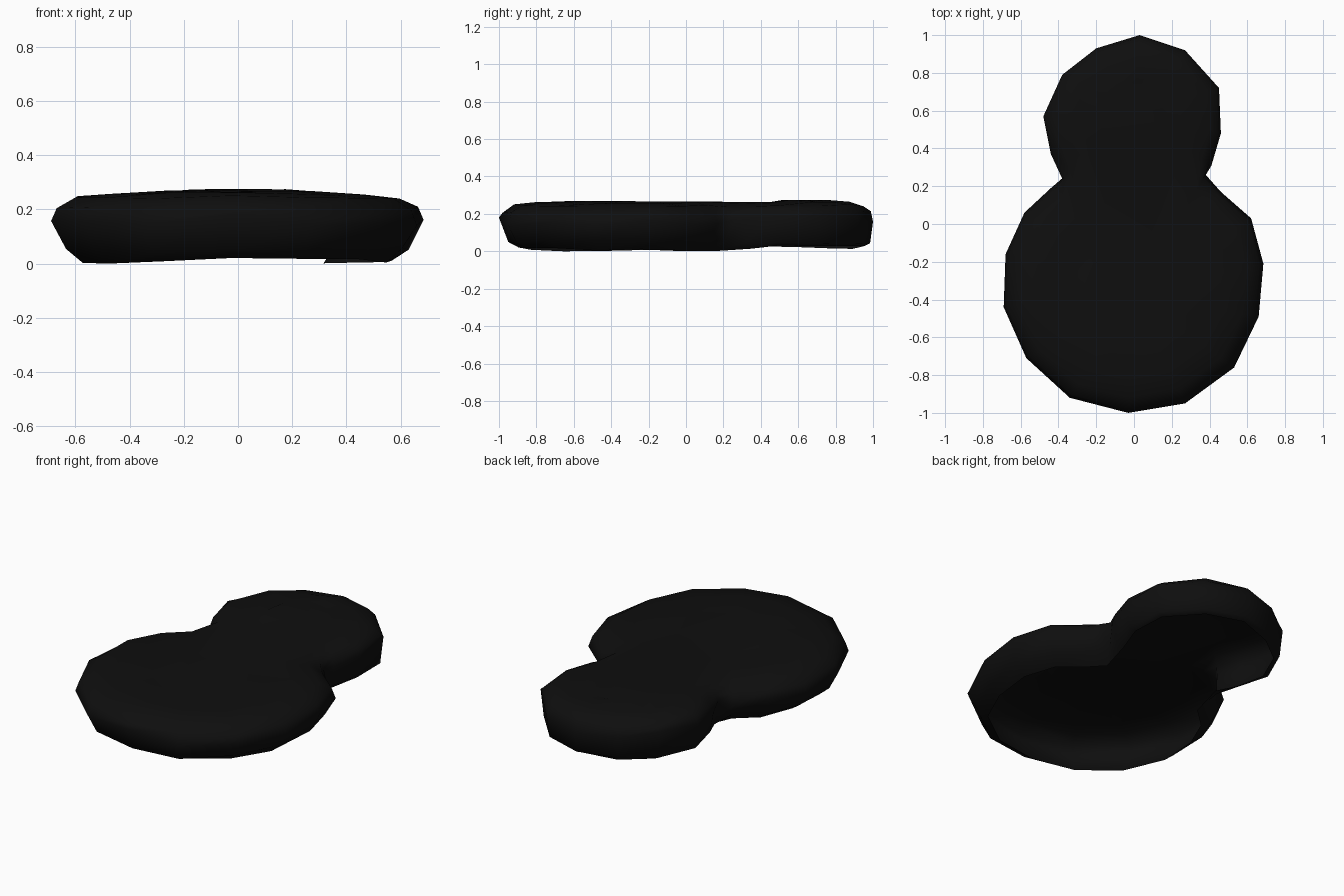
import bpy, bmesh, random

if "Cube" in bpy.data.objects:
    bpy.data.objects.remove(bpy.data.objects["Cube"])

random.seed(4)

# Plan outline of the two joined lobes, counter-clockwise seen from above
BIG = [(-.44, .19), (-.58, .06), (-.68, -.16), (-.69, -.44), (-.57, -.71),
       (-.34, -.92), (-.03, -1), (.27, -.95), (.53, -.76), (.66, -.49),
       (.685, -.21), (.62, .03), (.46, .17), (.38, .26)]
SMALL = [(.41, .31), (.46, .48), (.45, .72), (.27, .92), (.03, 1),
         (-.20, .93), (-.38, .79), (-.48, .57), (-.44, .37), (-.38, .24)]

# Shell levels from rim to top: big scale, small scale, big z, small z, bumpiness
LEVELS = [(.83, .88, .02, .03, .012), (.92, .96, .06, .05, .01),
          (1, 1, .165, .19, .025), (.97, .97, .21, .225, .01),
          (.87, .87, .255, .255, .006), (.68, .68, .268, .268, .007),
          (.38, .38, .273, .277, .008)]

bm = bmesh.new()
rings = []
for sb, ss, zb, zs, bump in LEVELS:
    ring = []
    for pts, (cx, cy), s, z in ((BIG, (0, -.38), sb, zb), (SMALL, (0, .6), ss, zs)):
        for x, y in pts:
            ring.append(bm.verts.new((cx + (x - cx) * s, cy + (y - cy) * s,
                                      z + random.uniform(-bump, bump))))
    rings.append(ring)

# Side walls and shoulders; the underside stays open
n = len(rings[0])
for lo, hi in zip(rings, rings[1:]):
    for i in range(n):
        j = (i + 1) % n
        bm.faces.new((lo[i], lo[j], hi[j], hi[i]))

# Nearly flat top
top = bm.faces.new(rings[-1])
bmesh.ops.triangulate(bm, faces=[top])

# Rest the rim on the ground
low = min(v.co.z for v in bm.verts)
for v in bm.verts:
    v.co.z -= low
for f in bm.faces:
    f.smooth = True

mesh = bpy.data.meshes.new("two_lobed_rock")
bm.to_mesh(mesh)
bm.free()
rock = bpy.data.objects.new("two_lobed_rock", mesh)
bpy.context.collection.objects.link(rock)

mat = bpy.data.materials.new("near black stone")
mat.diffuse_color = (.0045, .0045, .0045, 1)
mat.use_nodes = True
mat.node_tree.nodes["Principled BSDF"].inputs["Base Color"].default_value = mat.diffuse_color
mesh.materials.append(mat)
